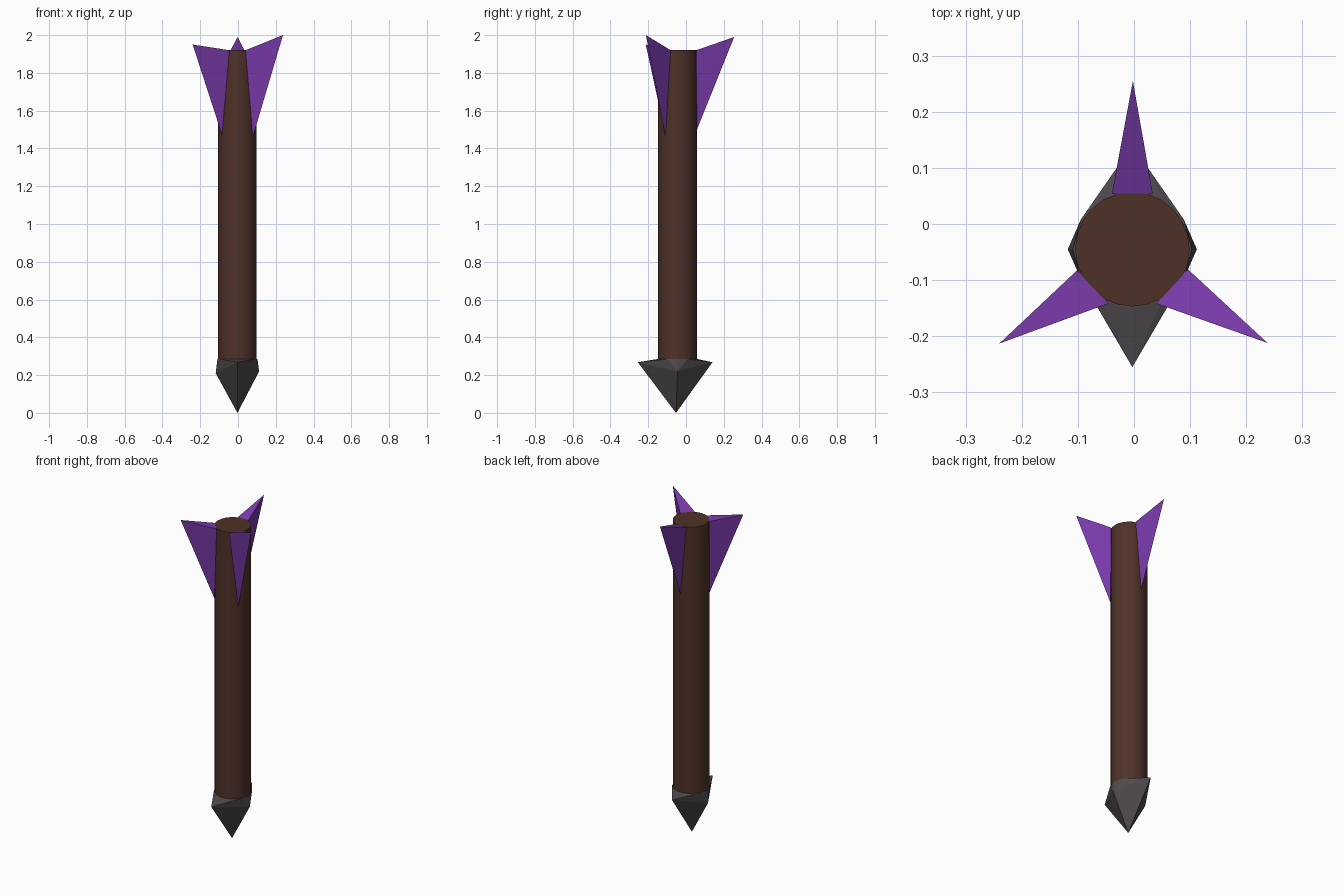
import bpy, bmesh, math
from mathutils import Vector

if "Cube" in bpy.data.objects:
    bpy.data.objects.remove(bpy.data.objects["Cube"])

CX, CY = -0.003, -0.045   # shaft axis


def material(name, col):
    m = bpy.data.materials.new(name)
    m.diffuse_color = (*col, 1)
    m.use_nodes = True
    m.node_tree.nodes["Principled BSDF"].inputs["Base Color"].default_value = m.diffuse_color
    return m


BROWN = material("dark brown wood", (0.078, 0.031, 0.021))
GREY = material("dark grey iron", (0.075, 0.066, 0.074))
PURPLE = material("purple fletching", (0.19, 0.042, 0.40))


def hull(name, points, mat):
    """Object made from the convex hull of a few points."""
    bm = bmesh.new()
    for p in points:
        bm.verts.new(p)
    res = bmesh.ops.convex_hull(bm, input=bm.verts)
    loose = [v for v in bm.verts if not v.link_faces]
    bmesh.ops.delete(bm, geom=loose, context='VERTS')
    bmesh.ops.recalc_face_normals(bm, faces=bm.faces)
    me = bpy.data.meshes.new(name)
    bm.to_mesh(me)
    bm.free()
    me.materials.append(mat)
    ob = bpy.data.objects.new(name, me)
    bpy.context.collection.objects.link(ob)
    return ob


def on_shaft(deg, r, z):
    a = math.radians(deg)
    return Vector((CX + r * math.cos(a), CY + r * math.sin(a), z))


# Shaft: smooth round rod
bpy.ops.mesh.primitive_cylinder_add(vertices=24, radius=0.102, depth=1.66,
                                    location=(CX, CY, 1.09))
shaft = bpy.context.object
shaft.name = "shaft"
shaft.data.materials.append(BROWN)
bpy.ops.object.shade_smooth_by_angle(angle=math.radians(40))

# Head: four-sided point with two long barbs and a round collar
collar = [on_shaft(i * 30, 0.106, 0.285) for i in range(12)]
hull("head", [(-0.003, -0.053, 0), (-0.003, -0.255, 0.268), (0.112, -0.045, 0.22),
              (-0.003, 0.14, 0.268), (-0.118, -0.045, 0.21)] + collar, GREY)

# Fins: (base angles at the top, base angle and height at the bottom, outer tip)
fins = {
    "back_fin": (70, 110, 90, 1.50, (-0.002, 0.255, 1.99)),
    "right_fin": (-66, -20, -38, 1.46, (0.238, -0.212, 2.0)),
    "left_fin": (201, 246, 218, 1.47, (-0.24, -0.213, 1.95)),
}
for name, (a, b, low, z, tip) in fins.items():
    hull(name, [on_shaft(a, 0.106, 1.92), on_shaft(b, 0.106, 1.92),
                on_shaft((a + b) / 2, 0.09, 1.915),
                on_shaft(low, 0.103, z), tip], PURPLE)
